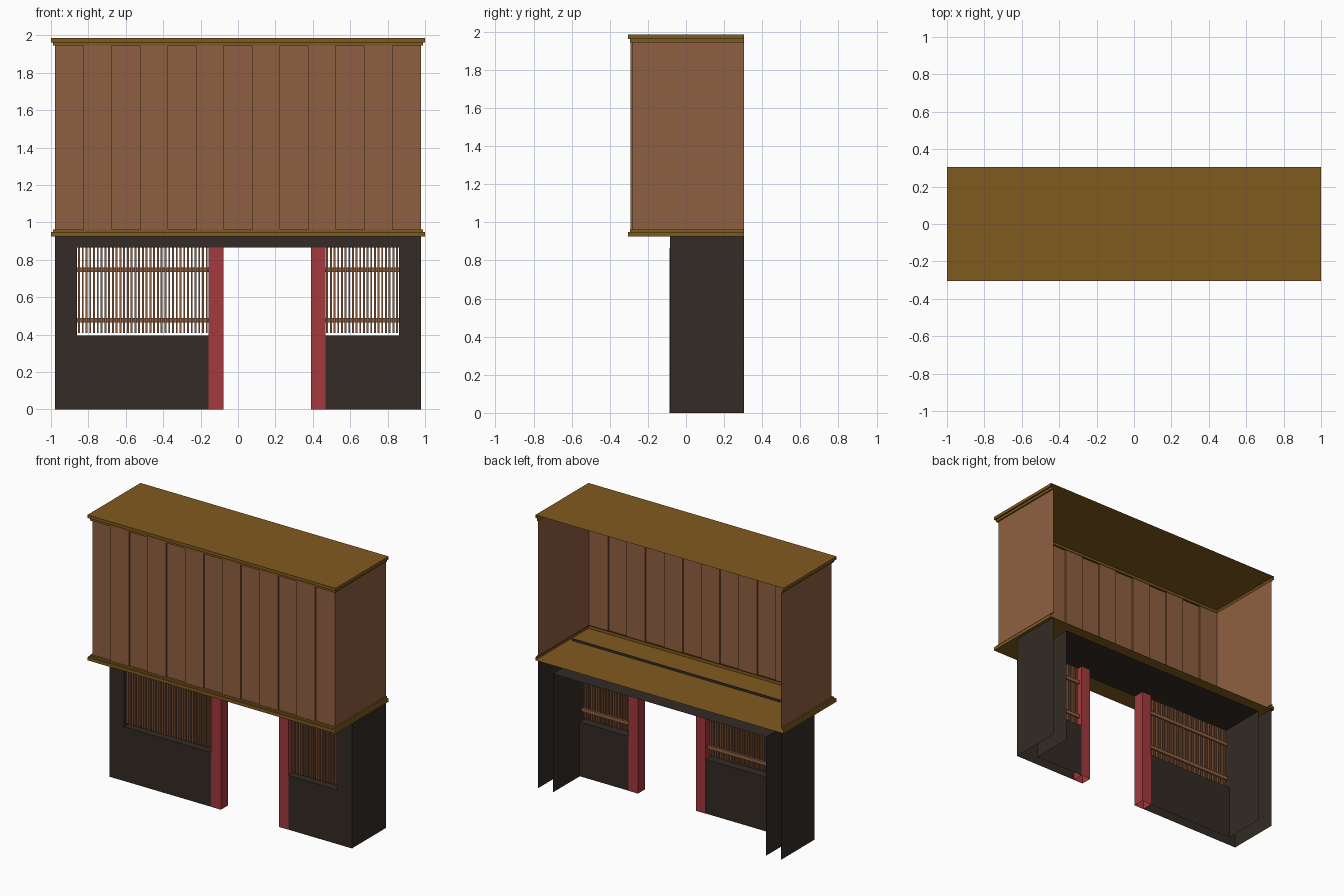
import bpy

if "Cube" in bpy.data.objects:
    bpy.data.objects.remove(bpy.data.objects["Cube"])

def material(name, rgb):
    m = bpy.data.materials.new(name)
    m.diffuse_color = (*rgb, 1)
    m.use_nodes = True
    m.node_tree.nodes["Principled BSDF"].inputs["Base Color"].default_value = m.diffuse_color
    return m

OCHRE = material("ochre_trim", (0.216, 0.102, 0.013))
BROWN = material("brown_wood", (0.275, 0.115, 0.051))
DARK = material("dark_wall", (0.033, 0.024, 0.019))
RED = material("red_post", (0.366, 0.041, 0.047))

class Part:
    """Collects sheets and boxes into one object."""
    def __init__(self, name, mat):
        self.name, self.mat, self.v, self.f = name, mat, [], []

    def quad(self, *pts):
        n = len(self.v)
        self.v += pts
        self.f.append((n, n + 1, n + 2, n + 3))

    def x_sheet(self, x, y0, y1, z0, z1):
        self.quad((x, y0, z0), (x, y1, z0), (x, y1, z1), (x, y0, z1))

    def y_sheet(self, y, x0, x1, z0, z1):
        self.quad((x0, y, z0), (x1, y, z0), (x1, y, z1), (x0, y, z1))

    def z_sheet(self, z, x0, x1, y0, y1):
        self.quad((x0, y0, z), (x1, y0, z), (x1, y1, z), (x0, y1, z))

    def box(self, x0, x1, y0, y1, z0, z1, caps=True):
        self.quad((x0, y1, z0), (x0, y0, z0), (x0, y0, z1), (x0, y1, z1))
        self.x_sheet(x1, y0, y1, z0, z1)
        self.y_sheet(y0, x0, x1, z0, z1)
        self.quad((x1, y1, z0), (x0, y1, z0), (x0, y1, z1), (x1, y1, z1))
        if caps:
            self.z_sheet(z1, x0, x1, y0, y1)
            self.quad((x0, y1, z0), (x1, y1, z0), (x1, y0, z0), (x0, y0, z0))

    def strip(self, a, b):
        # skin between two matching polylines
        for i in range(len(a) - 1):
            self.quad(a[i], a[i + 1], b[i + 1], b[i])

    def done(self):
        me = bpy.data.meshes.new(self.name)
        me.from_pydata(self.v, [], self.f)
        me.materials.append(self.mat)
        ob = bpy.data.objects.new(self.name, me)
        bpy.context.collection.objects.link(ob)

BACK, FRONT, INNER = 0.305, -0.085, -0.005
HEAD, SILL = 0.865, 0.395

# Stepped trims, open at the back, each closed by a flat roof or floor sheet
def trim(name, z_out, z_mid, z_in):
    p = Part(name, OCHRE)
    def ring(w, d, z):
        return [(-w, BACK, z), (-w, -d, z), (w, -d, z), (w, BACK, z)]
    rings = [ring(1.0, 0.305, z_out), ring(1.0, 0.305, z_mid), ring(0.988, 0.295, z_mid),
             ring(0.988, 0.295, z_in), ring(0.978, 0.28, z_in)]
    for a, b in zip(rings, rings[1:]):
        p.strip(a, b) if z_out < z_in else p.strip(b, a)
    p.z_sheet(z_out, -1.0, 1.0, -0.305, BACK)
    p.done()

trim("roof", 1.985, 1.963, 1.945)
trim("upper_floor", 0.926, 0.95, 0.963)

# Upper wall with raised vertical panels
wall = Part("upper_wall", BROWN)
profile = [(-0.978, BACK), (-0.978, -0.28)]
for i in range(6):
    x = -0.825 + 0.3 * i
    profile += [(x, -0.28), (x, -0.291), (x + 0.15, -0.291), (x + 0.15, -0.28)]
profile += [(0.978, -0.28), (0.978, BACK)]
wall.strip([(x, y, 0.963) for x, y in profile], [(x, y, 1.945) for x, y in profile])
wall.done()

# Lower house: hollow walls, open below and behind
house = Part("lower_wall", DARK)
for s in (-1, 1):
    house.x_sheet(s * 0.978, FRONT, BACK, 0, 0.926)
    house.x_sheet(s * 0.86, INNER, BACK, 0, HEAD)
    house.x_sheet(s * 0.86, FRONT, INNER, SILL, HEAD)
    house.y_sheet(FRONT, *sorted((s * 0.86, s * 0.978)), 0, HEAD)
house.y_sheet(FRONT, -0.978, 0.978, HEAD, 0.945)
house.z_sheet(HEAD, -0.86, 0.86, FRONT, BACK)
windows = [(-0.86, -0.157), (0.467, 0.86)]
for x0, x1 in windows:
    house.y_sheet(FRONT, x0, x1, 0, SILL)
    house.y_sheet(INNER, x0, x1, 0, SILL)
    house.z_sheet(SILL, x0, x1, FRONT, INNER)
house.done()

# Door posts
for name, x0, x1 in (("left_post", -0.157, -0.078), ("right_post", 0.39, 0.467)):
    p = Part(name, RED)
    p.box(x0, x1, FRONT - 0.001, INNER + 0.002, 0, HEAD, caps=False)
    p.done()

# Window lattices: vertical slats with two rails behind
for name, (x0, x1) in zip(("left_lattice", "right_lattice"), windows):
    p = Part(name, BROWN)
    count = round((x1 - x0) / 0.02)
    step = (x1 - x0) / count
    for i in range(count):
        x = x0 + (i + 0.5) * step
        p.box(x - 0.005, x + 0.005, -0.06, -0.04, 0.41, HEAD)
    for z in (0.465, 0.735):
        p.box(x0, x1, -0.04, -0.025, z, z + 0.025)
    p.done()
